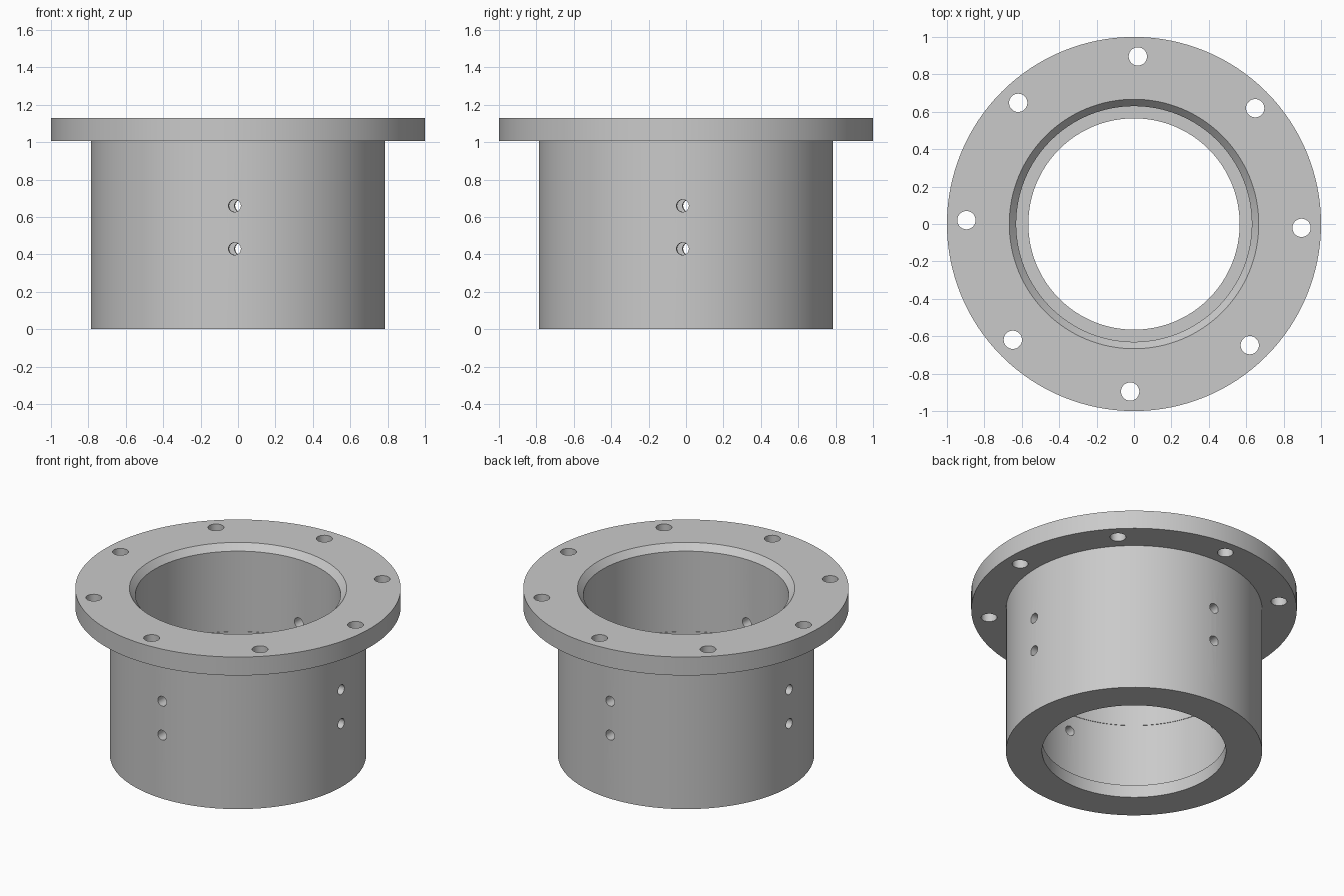
import bpy, bmesh, math
from mathutils import Matrix, Vector

cube = bpy.data.objects.get("Cube")
if cube:
    bpy.data.objects.remove(cube, do_unlink=True)

SEGMENTS = 128
HEIGHT, FLANGE_Z = 1.13, 1.005
BORE, LIP = 0.63, 0.565
SEAM_Z = 0.545
TWIST = math.radians(-1.3)      # all holes are turned slightly off axis

steel = bpy.data.materials.new("grey_steel")
steel.use_nodes = True
steel.diffuse_color = (0.59, 0.59, 0.59, 1)
steel.node_tree.nodes["Principled BSDF"].inputs["Base Color"].default_value = steel.diffuse_color


def make_object(name, bm):
    mesh = bpy.data.meshes.new(name)
    bmesh.ops.recalc_face_normals(bm, faces=bm.faces)
    bm.to_mesh(mesh)
    bm.free()
    obj = bpy.data.objects.new(name, mesh)
    bpy.context.collection.objects.link(obj)
    return obj


# Sleeve and flange: one closed profile (radius, height) turned about z
profile = [
    (0.787, 0), (0.787, FLANGE_Z), (1, FLANGE_Z), (1, HEIGHT),
    (0.667, HEIGHT), (BORE, HEIGHT - 0.042),                # chamfered mouth
    (BORE, SEAM_Z + 0.002), (BORE + 0.003, SEAM_Z + 0.002),  # fine seam in bore
    (BORE + 0.003, SEAM_Z - 0.002), (BORE, SEAM_Z - 0.002),
    (BORE, 0.085), (LIP, 0.085), (LIP, 0),                  # inner bottom lip
]
bm = bmesh.new()
rings = []
for i in range(SEGMENTS):
    a = math.tau * i / SEGMENTS
    rings.append([bm.verts.new((r * math.cos(a), r * math.sin(a), z)) for r, z in profile])
for i, ring in enumerate(rings):
    following = rings[(i + 1) % SEGMENTS]
    for j in range(len(profile)):
        k = (j + 1) % len(profile)
        bm.faces.new((ring[j], following[j], following[k], ring[k]))
body = make_object("flanged_sleeve", bm)
body.data.materials.append(steel)

# Drills for the bolt holes and the radial set screw holes
bm = bmesh.new()


def drill(radius, length, matrix):
    bmesh.ops.create_cone(bm, cap_ends=True, segments=32, radius1=radius,
                          radius2=radius, depth=length, matrix=matrix)


for i in range(8):
    turn = Matrix.Rotation(TWIST + i * math.tau / 8, 4, "Z")
    drill(0.049, 0.3, turn @ Matrix.Translation((0.896, 0, 1.07)))
for i in range(4):
    turn = Matrix.Rotation(TWIST + i * math.tau / 4, 4, "Z")
    for z in (0.43, 0.66):
        drill(0.033, 0.4, turn @ Matrix.Translation((0.7, 0, z))
              @ Matrix.Rotation(math.pi / 2, 4, "Y"))
drills = make_object("hole_drills", bm)
drills.data.materials.append(steel)
drills.hide_render = True

# Cut the holes, then keep only the finished part
cut = body.modifiers.new("holes", "BOOLEAN")
cut.object = drills
cut.operation = "DIFFERENCE"
cut.solver = "EXACT"
bpy.ops.object.select_all(action="DESELECT")
bpy.context.view_layer.objects.active = body
body.select_set(True)
bpy.ops.object.modifier_apply(modifier=cut.name)
bpy.data.objects.remove(drills, do_unlink=True)
bpy.ops.object.shade_smooth_by_angle(angle=math.radians(30))
